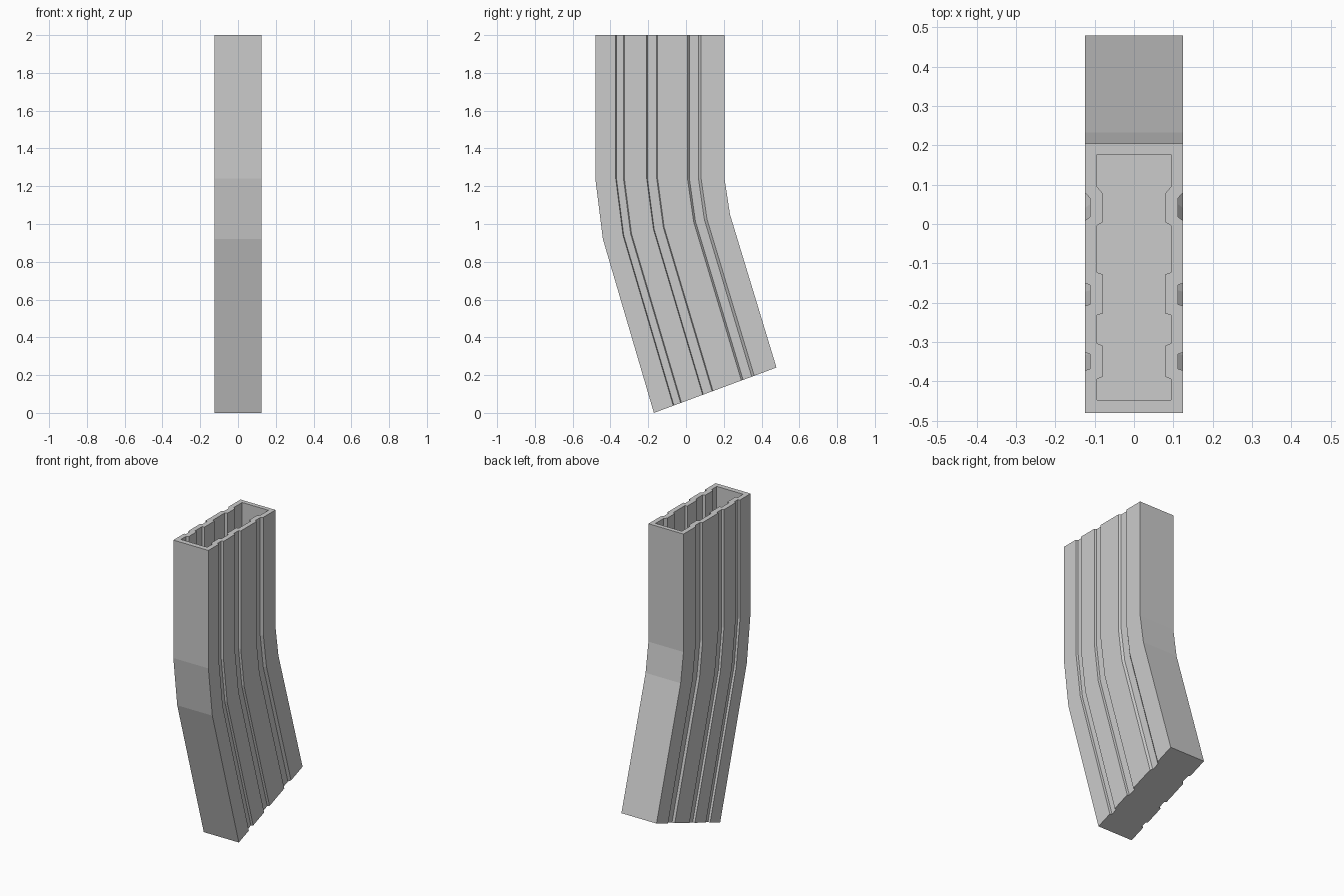
import bpy, bmesh

if "Cube" in bpy.data.objects:
    bpy.data.objects.remove(bpy.data.objects["Cube"])

# Half cross-sections as (half width, y), front to back; three grooves per side
OUTER = [(.125, -.48),
         (.125, -.372), (.112, -.368), (.112, -.331), (.125, -.326),
         (.125, -.208), (.112, -.204), (.112, -.155), (.125, -.150),
         (.125, .008), (.112, .018), (.112, .066), (.125, .080),
         (.125, .204)]
INNER = [(.094, -.447),
         (.094, -.394), (.079, -.388), (.079, -.310), (.094, -.303),
         (.094, -.232), (.079, -.227), (.079, -.128), (.094, -.123),
         (.094, -.004), (.079, .005), (.079, .077), (.094, .095),
         (.094, .176)]
FRONT, BACK = -.48, .204

# Body stations, bottom to top: (front y, front z, back y, back z)
STATIONS = [(-.17, 0, .479, .24), (-.44, .92, .233, 1.05),
            (FRONT, 1.24, BACK, 1.24), (FRONT, 2, BACK, 2)]
# Straight pocket sunk from the mouth: rim, then flat floor
POCKET = [(FRONT, 2, BACK, 2), (FRONT, 1.25, BACK, 1.25)]

bm = bmesh.new()


def ring(half, station):
    """Closed loop of the mirrored section, sheared onto a station line."""
    fy, fz, by, bz = station
    loop = half + [(-x, y) for x, y in reversed(half)]
    verts = []
    for x, y in loop:
        t = (y - FRONT) / (BACK - FRONT)
        verts.append(bm.verts.new((x, fy + t * (by - fy), fz + t * (bz - fz))))
    return verts


# Skin: outside upward, across the rim, then down the pocket
rings = [ring(OUTER, s) for s in STATIONS] + [ring(INNER, s) for s in POCKET]
for a, b in zip(rings, rings[1:]):
    n = len(a)
    for i in range(n):
        j = (i + 1) % n
        bm.faces.new((a[i], a[j], b[j], b[i]))

# Closed base and pocket floor
bm.faces.new(list(reversed(rings[0])))
bm.faces.new(rings[-1])
bmesh.ops.recalc_face_normals(bm, faces=bm.faces)

mesh = bpy.data.meshes.new("curved_case")
bm.to_mesh(mesh)
bm.free()
bpy.context.collection.objects.link(bpy.data.objects.new("curved_case", mesh))
